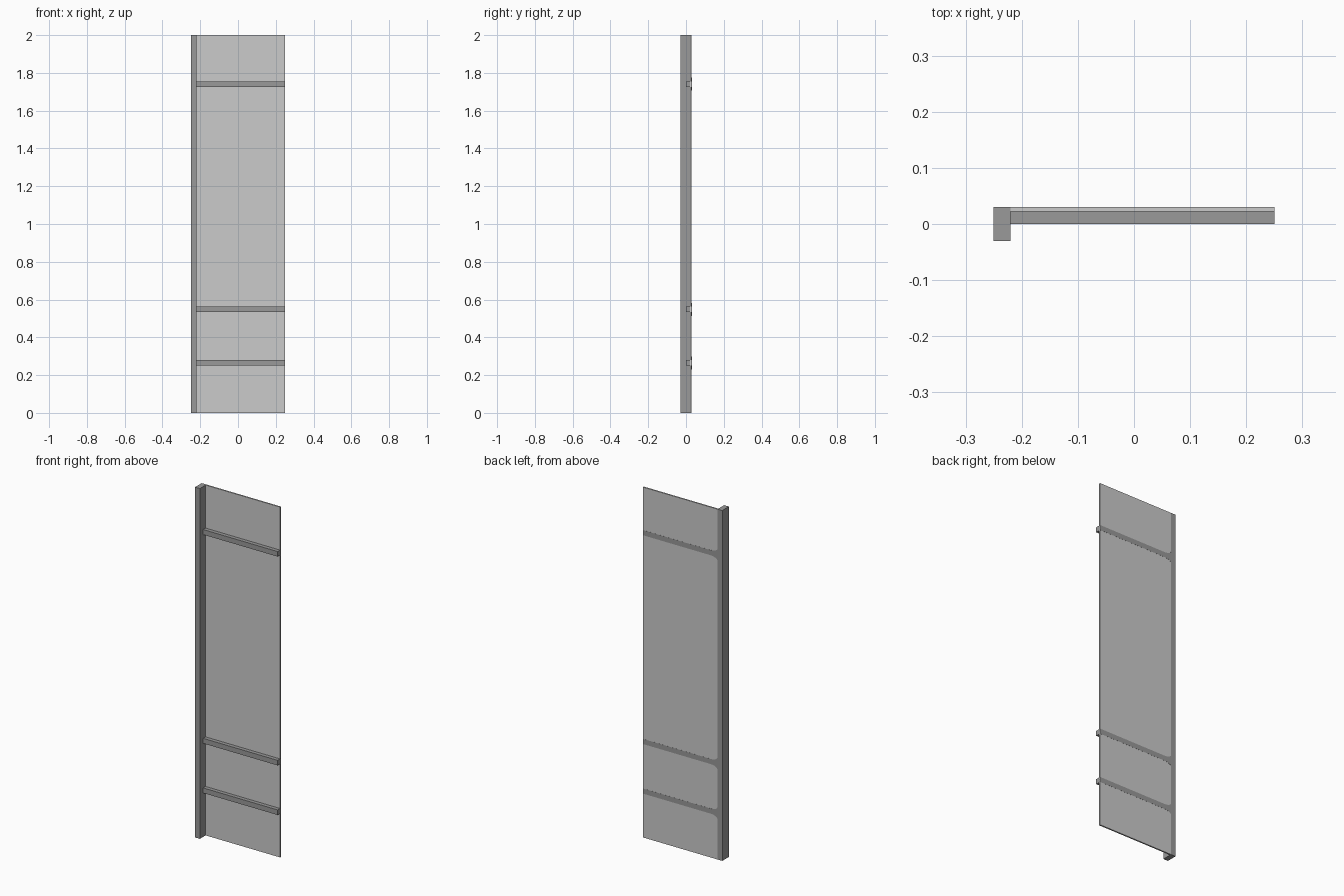
import bpy
import bmesh
import math

cube = bpy.data.objects.get("Cube")
if cube:
    bpy.data.objects.remove(cube, do_unlink=True)


def make_material(name, value):
    mat = bpy.data.materials.new(name)
    mat.use_nodes = True
    color = (value, value, value, 1)
    mat.diffuse_color = color
    mat.node_tree.nodes["Principled BSDF"].inputs["Base Color"].default_value = color
    return mat


def add_prism(name, outline, y_front, y_back, mat):
    """Extrude an (x, z) outline from y_front to y_back."""
    bm = bmesh.new()
    face = bm.faces.new([bm.verts.new((x, y_front, z)) for x, z in outline])
    moved = bmesh.ops.extrude_face_region(bm, geom=[face])["geom"]
    verts = [v for v in moved if isinstance(v, bmesh.types.BMVert)]
    bmesh.ops.translate(bm, verts=verts, vec=(0, y_back - y_front, 0))
    bmesh.ops.recalc_face_normals(bm, faces=bm.faces)
    mesh = bpy.data.meshes.new(name)
    bm.to_mesh(mesh)
    bm.free()
    mesh.materials.append(mat)
    obj = bpy.data.objects.new(name, mesh)
    bpy.context.collection.objects.link(obj)
    return obj


def rect(x0, x1, z0, z1):
    return [(x0, z0), (x1, z0), (x1, z1), (x0, z1)]


frame_grey = make_material("frame grey", 0.32)
panel_grey = make_material("panel light grey", 0.60)

LEFT, INNER, RIGHT = -0.25, -0.22, 0.25
HEIGHT, BACK, PANEL_FRONT = 2.0, 0.03, 0.022
HALF = 0.0145
PROUD = 0.0005

# Upright post and thin panel
add_prism("post", rect(LEFT, INNER, 0, HEIGHT), -BACK, BACK, frame_grey)
add_prism("panel", rect(INNER, RIGHT, 0, HEIGHT), PANEL_FRONT, BACK, panel_grey)

# Rails let through the panel, each with a curved flare where it meets the post
FLARE_LENGTH, FLARE_RISE, STEPS = 0.045, 0.02, 6
curve = []
for i in range(STEPS + 1):
    a = math.pi / 2 * i / STEPS
    curve.append((INNER + FLARE_LENGTH * (1 - math.sin(a)),
                  HALF + FLARE_RISE * (1 - math.cos(a))))

for label, z in (("lower", 0.265), ("middle", 0.548), ("upper", 1.74)):
    add_prism(label + "_rail", rect(INNER, RIGHT, z - HALF, z + HALF),
              0.0, BACK + PROUD, frame_grey)
    top = [(x, z + h) for x, h in curve]
    bottom = [(x, z - h) for x, h in reversed(curve)]
    add_prism(label + "_rail_flare", top + bottom,
              PANEL_FRONT + PROUD, BACK + PROUD, frame_grey)
